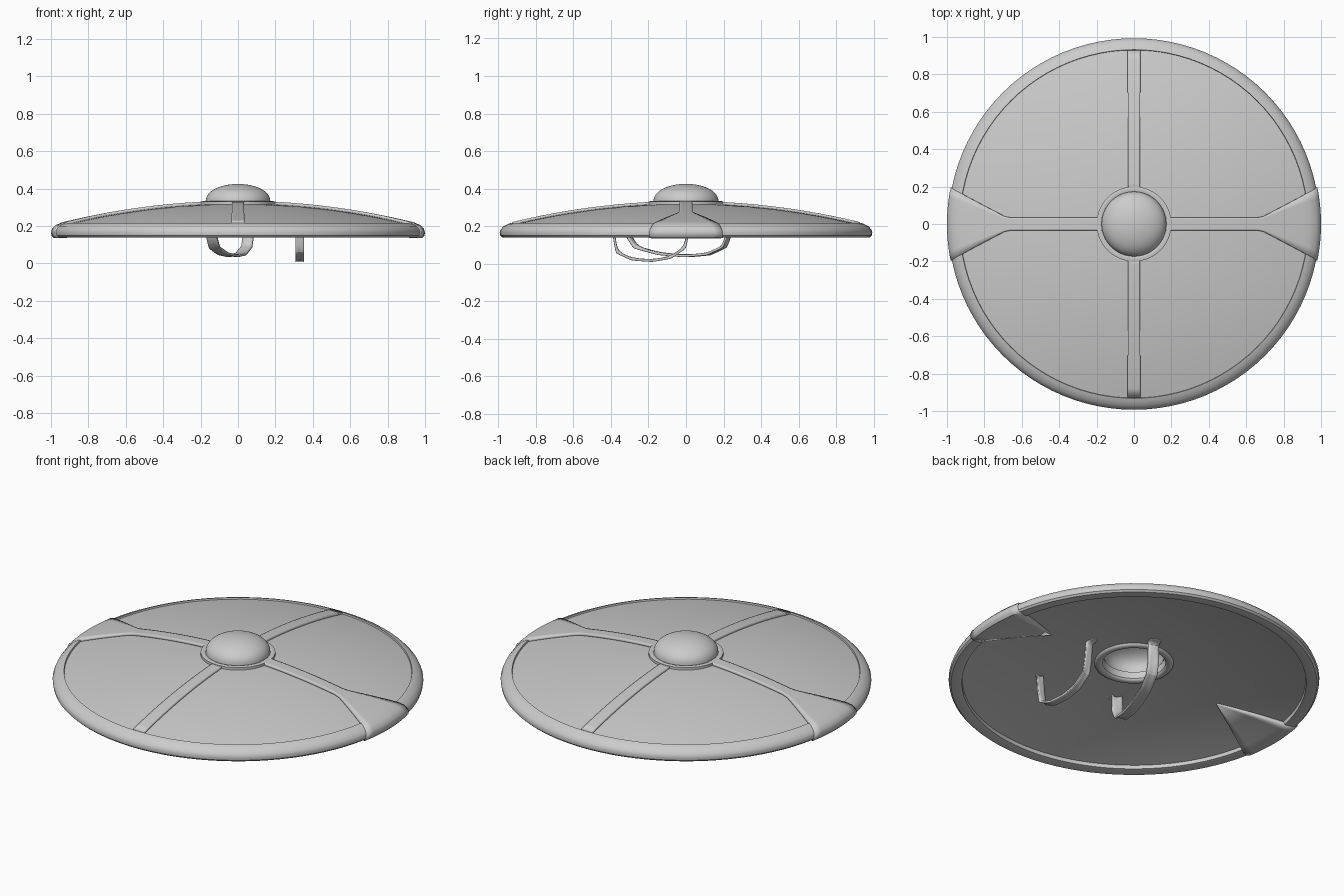
import bpy, bmesh, math
from mathutils import Vector, Matrix

if "Cube" in bpy.data.objects:
    bpy.data.objects.remove(bpy.data.objects["Cube"], do_unlink=True)

grey = bpy.data.materials.new("plain grey")
grey.use_nodes = True
grey.diffuse_color = (0.6, 0.6, 0.6, 1)
grey.node_tree.nodes["Principled BSDF"].inputs["Base Color"].default_value = (0.6, 0.6, 0.6, 1)


def finish(name, bm, thickness=0, levels=0):
    mesh = bpy.data.meshes.new(name)
    bm.to_mesh(mesh)
    bm.free()
    obj = bpy.data.objects.new(name, mesh)
    bpy.context.collection.objects.link(obj)
    mesh.materials.append(grey)
    if thickness:
        mod = obj.modifiers.new("thickness", "SOLIDIFY")
        mod.thickness = thickness
        mod.offset = -1
    if levels:
        mod = obj.modifiers.new("rounding", "SUBSURF")
        mod.levels = mod.render_levels = levels
    bpy.ops.object.select_all(action="DESELECT")
    obj.select_set(True)
    bpy.context.view_layer.objects.active = obj
    bpy.ops.object.shade_smooth_by_angle(angle=math.radians(35))
    return obj


def lathe(name, profile, closed=True, segments=96):
    """Turn an (r, z) profile around the z axis."""
    bm = bmesh.new()
    vs = [bm.verts.new((r, 0, z)) for r, z in profile]
    pairs = list(zip(vs, vs[1:])) + ([(vs[-1], vs[0])] if closed else [])
    edges = [bm.edges.new(p) for p in pairs]
    bmesh.ops.spin(bm, geom=vs + edges, axis=(0, 0, 1), cent=(0, 0, 0),
                   angle=math.tau, steps=segments)
    bmesh.ops.remove_doubles(bm, verts=bm.verts[:], dist=1e-5)
    bmesh.ops.recalc_face_normals(bm, faces=bm.faces[:])
    return finish(name, bm)


def skin(bm, rows):
    """Join rows of points with quads."""
    grid = [[bm.verts.new(p) for p in row] for row in rows]
    for a, b in zip(grid, grid[1:]):
        for j in range(len(a) - 1):
            bm.faces.new((a[j], b[j], b[j + 1], a[j + 1]))


def band(name, path, angle, thickness, across=8):
    """Plate following the shield: path of (radius, z, half width)."""
    rows = []
    for r, z, w in path:
        ys = [w * (2 * j / across - 1) for j in range(across + 1)]
        rows.append([(math.sqrt(r * r - y * y), y, z) for y in ys])
    bm = bmesh.new()
    skin(bm, rows)
    bmesh.ops.rotate(bm, verts=bm.verts[:], matrix=Matrix.Rotation(angle, 3, "Z"))
    return finish(name, bm, thickness)


def strap(name, points, width):
    """Bent ribbon through the points, level across its width."""
    pts = [Vector(p) for p in points]
    along = pts[-1] - pts[0]
    side = Vector((along.y, -along.x, 0)).normalized() * width / 2
    bm = bmesh.new()
    skin(bm, [[p - side, p + side] for p in pts])
    obj = finish(name, bm, 0.014, 2)
    # hold the ribbon's long edges square
    crease = obj.data.attributes.new("crease_edge", "FLOAT", "EDGE")
    for e in obj.data.edges:
        a, b = e.vertices
        if a % 2 == b % 2:
            crease.data[e.index].value = 0.8
    obj.modifiers["thickness"].edge_crease_rim = 0.8
    return obj


def dome(r, top=0.32):
    return top - 0.13 * r * r


# Domed board with a round opening behind the boss
radii = [0.17 + 0.76 * i / 20 for i in range(21)]
lathe("board", [(r, dome(r)) for r in radii] + [(r, dome(r, 0.275)) for r in reversed(radii)])

# Rounded metal rim
lathe("rim", [(0.928, 0.195), (0.932, 0.217), (0.95, 0.211), (0.972, 0.199), (0.987, 0.183),
              (0.993, 0.168), (0.99, 0.15), (0.98, 0.14), (0.94, 0.139), (0.922, 0.144),
              (0.92, 0.165)])

# Hollow boss with a flange
outer = [(0.173 * math.cos(t), 0.33 + 0.095 * math.sin(t) ** 0.9)
         for t in (math.pi / 2 * i / 14 for i in range(15))]
outer[-1] = (0, 0.425)
inner = [(r * 0.92, z - 0.012) for r, z in reversed(outer)]
lathe("boss", [(0.2, 0.315), (0.2, 0.33), (0.185, 0.334)] + outer + inner + [(0.16, 0.3)],
      closed=False)

# Ring around the opening at the back
lathe("back_ring", [(0.19 + 0.022 * math.cos(math.tau * i / 12),
                     0.268 + 0.014 * math.sin(math.tau * i / 12)) for i in range(12)])

# Narrow bands to front and back
for label, angle in (("back", math.pi / 2), ("front", -math.pi / 2)):
    path = [(r, dome(r, 0.333), 0.031 + 0.006 * max(0, r - 0.3))
            for r in (0.17 + 0.757 * i / 16 for i in range(17))]
    band(label + "_band", path, angle, 0.018)

# Side bands that flare, wrap the rim and end in a point at the back
for label, angle in (("left", 0), ("right", math.pi)):
    path = []
    for i in range(23):
        r = 0.17 + 0.77 * i / 22
        path.append((r, dome(r, 0.335), 0.034 + max(0, r - 0.68) * 0.5))
    path += [(0.975, 0.205, 0.18), (0.993, 0.187, 0.19), (1.0, 0.168, 0.195),
             (0.997, 0.149, 0.195), (0.985, 0.136, 0.195), (0.94, 0.135, 0.185),
             (0.9, 0.146, 0.165), (0.74, 0.187, 0.083), (0.58, 0.224, 0.003)]
    band(label + "_flared_band", path, angle, 0.02)

# Arm strap, off to one side
strap("arm_strap", [(0.33, y, z) for y, z in (
    (-0.44, 0.236), (-0.395, 0.24), (-0.39, 0.14), (-0.375, 0.055), (-0.29, 0.016),
    (-0.18, 0.008), (-0.08, 0.025), (0.0, 0.08), (0.015, 0.15), (0.025, 0.257),
    (0.07, 0.257))], 0.045)

# Hand grip, slanting across the boss opening
strap("hand_grip", [(-0.045 + 0.37 * (y + 0.045), y, z) for y, z in (
    (-0.37, 0.25), (-0.32, 0.255), (-0.315, 0.15), (-0.27, 0.08), (-0.14, 0.045),
    (0.0, 0.033), (0.12, 0.043), (0.21, 0.085), (0.232, 0.15), (0.235, 0.262),
    (0.28, 0.26))], 0.062)
